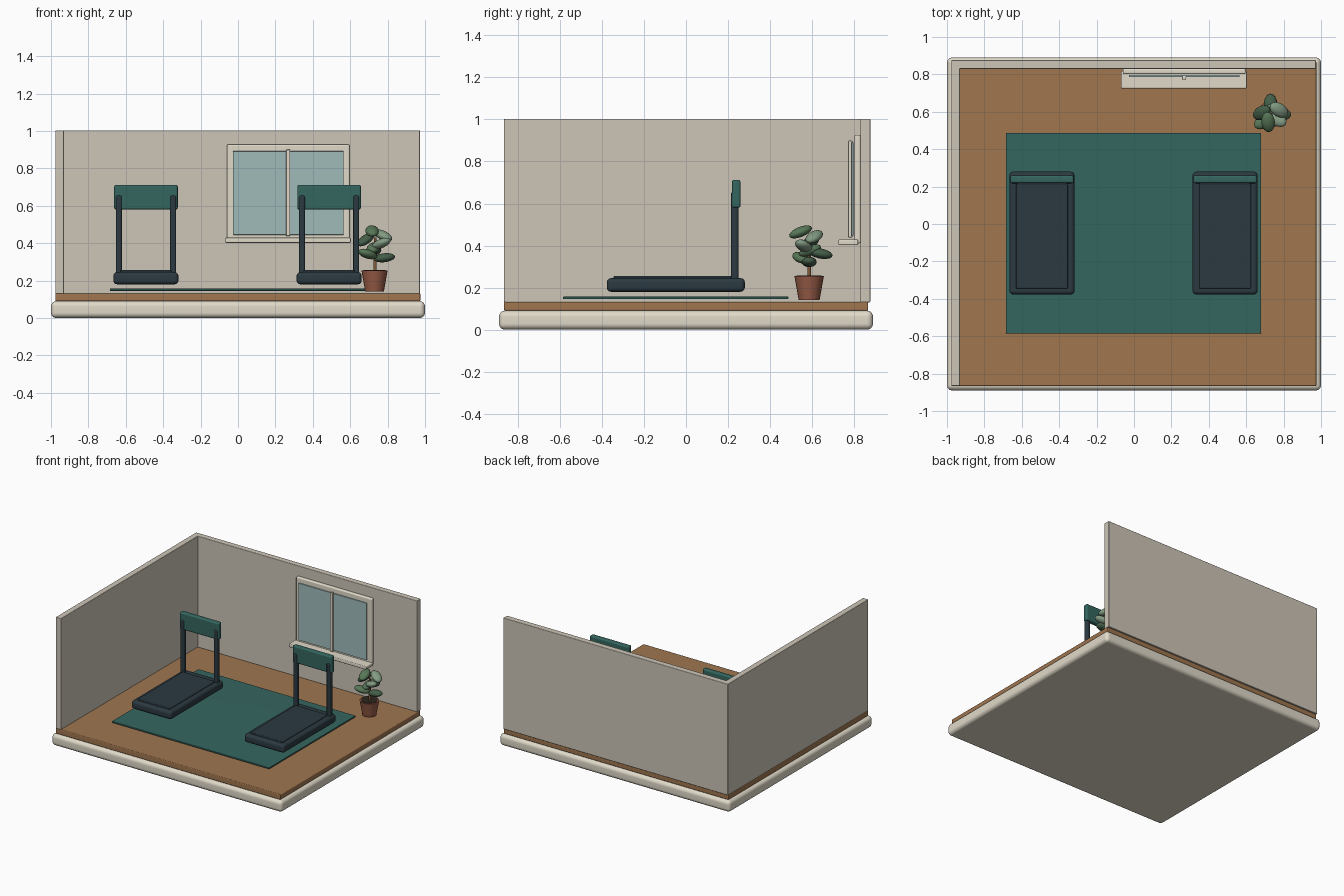
import bpy, bmesh, math
from mathutils import Vector, Matrix

if "Cube" in bpy.data.objects:
    bpy.data.objects.remove(bpy.data.objects["Cube"])


def material(name, rgb):
    m = bpy.data.materials.new(name)
    m.diffuse_color = [(c / 255) ** 2.2 for c in rgb] + [1]
    m.use_nodes = True
    m.node_tree.nodes["Principled BSDF"].inputs["Base Color"].default_value = m.diffuse_color
    return m


CREAM = material("cream", (224, 217, 200))
WALL = material("plaster", (204, 196, 182))
WOOD = material("wood", (158, 117, 80))
TEAL = material("teal", (56, 102, 96))
DARK = material("charcoal", (47, 60, 67))
GLASS = material("glass", (158, 186, 184))
CLAY = material("terracotta", (150, 92, 72))
SOIL = material("soil", (50, 42, 36))
BARK = material("bark", (130, 92, 62))
GREENS = [material("leaf_" + n, c) for n, c in
          (("dark", (70, 94, 74)), ("mid", (88, 118, 88)), ("light", (130, 154, 130)))]


def finish(bm, name, mat, angle=40, weighted=False):
    mesh = bpy.data.meshes.new(name)
    bm.to_mesh(mesh)
    bm.free()
    ob = bpy.data.objects.new(name, mesh)
    bpy.context.collection.objects.link(ob)
    mesh.materials.append(mat)
    bpy.ops.object.select_all(action='DESELECT')
    ob.select_set(True)
    bpy.context.view_layer.objects.active = ob
    bpy.ops.object.shade_smooth_by_angle(angle=math.radians(angle))
    if weighted:
        ob.modifiers.new("normals", 'WEIGHTED_NORMAL').keep_sharp = True
    return ob


def box(name, x, y, z, mat, bevel=0.0, segments=3):
    bm = bmesh.new()
    size = Matrix.Diagonal((x[1] - x[0], y[1] - y[0], z[1] - z[0], 1))
    centre = Matrix.Translation((sum(x) / 2, sum(y) / 2, sum(z) / 2))
    bmesh.ops.create_cube(bm, size=1, matrix=centre @ size)
    if bevel:
        bmesh.ops.bevel(bm, geom=bm.edges[:], offset=bevel, segments=segments,
                        profile=0.5, affect='EDGES')
    return finish(bm, name, mat, weighted=bool(bevel))


def cone(name, x, y, z, r1, r2, mat, sides=20):
    bm = bmesh.new()
    bmesh.ops.create_cone(bm, cap_ends=True, segments=sides, radius1=r1, radius2=r2,
                          depth=z[1] - z[0], matrix=Matrix.Translation((x, y, sum(z) / 2)))
    return finish(bm, name, mat)


def leaf(name, centre, direction, mat):
    bm = bmesh.new()
    rot = Vector(direction).to_track_quat('X', 'Z').to_matrix().to_4x4()
    bmesh.ops.create_uvsphere(bm, u_segments=16, v_segments=10, radius=1,
                              matrix=Matrix.Translation(centre) @ rot
                              @ Matrix.Diagonal((0.058, 0.036, 0.024, 1)))
    return finish(bm, name, mat, 60)


# Room shell
box("base_slab", (-1, 1), (-0.89, 0.89), (0, 0.09), CREAM, 0.028, 4)
box("floor", (-0.977, 0.975), (-0.866, 0.867), (0.09, 0.132), WOOD, 0.006)
box("left_wall", (-0.977, -0.93), (-0.866, 0.877), (0.13, 1.003), WALL, 0.005)
box("back_wall", (-0.977, 0.973), (0.83, 0.877), (0.13, 1.003), WALL, 0.005)
box("rug", (-0.685, 0.68), (-0.585, 0.487), (0.145, 0.157), TEAL, 0.003, 2)

# Window
box("window_frame", (-0.06, 0.597), (0.802, 0.831), (0.41, 0.927), CREAM, 0.008)
box("window_pane", (-0.027, 0.565), (0.786, 0.796), (0.445, 0.892), GLASS, 0.002, 2)
box("window_mullion", (0.257, 0.279), (0.772, 0.792), (0.438, 0.9), CREAM, 0.004)
box("window_sill", (-0.069, 0.603), (0.725, 0.818), (0.402, 0.429), CREAM, 0.006)

# Two treadmills
for side, cx in (("left", -0.492), ("right", 0.487)):
    box(side + "_treadmill_deck", (cx - 0.174, cx + 0.174), (-0.377, 0.28), (0.18, 0.245), DARK, 0.02)
    box(side + "_treadmill_belt", (cx - 0.138, cx + 0.138), (-0.345, 0.215), (0.238, 0.256), DARK, 0.006)
    for tag, s in (("left", -1), ("right", 1)):
        px = cx + s * 0.145
        box(f"{side}_treadmill_{tag}_post", (px - 0.016, px + 0.016), (0.214, 0.249),
            (0.235, 0.655), DARK, 0.009)
    box(side + "_treadmill_console", (cx - 0.17, cx + 0.17), (0.219, 0.259), (0.58, 0.712), TEAL, 0.01)

# Potted plant
PX, PY = 0.73, 0.586
cone("plant_pot", PX, PY, (0.142, 0.254), 0.05, 0.07, CLAY)
cone("pot_soil", PX, PY, (0.24, 0.257), 0.058, 0.06, SOIL)
cone("plant_stem", PX + 0.003, PY, (0.25, 0.43), 0.009, 0.007, BARK, 10)
LEAVES = [((0.717, 0.545, 0.465), (0.1, -1, -0.4), 1),
          ((0.775, 0.61, 0.442), (1, -0.6, -0.5), 2),
          ((0.765, 0.56, 0.398), (0.9, -0.5, 0.4), 2),
          ((0.683, 0.595, 0.42), (-0.8, -0.5, -0.6), 0),
          ((0.693, 0.548, 0.342), (-1, -0.6, 0.35), 1),
          ((0.782, 0.586, 0.322), (1, 0, 0.12), 0),
          ((0.73, 0.64, 0.362), (0, 1, -0.2), 0),
          ((0.725, 0.59, 0.375), (0.3, 1, 0.4), 1)]
for i, (c, d, g) in enumerate(LEAVES):
    leaf(f"leaf_{i + 1}", c, d, GREENS[g])
